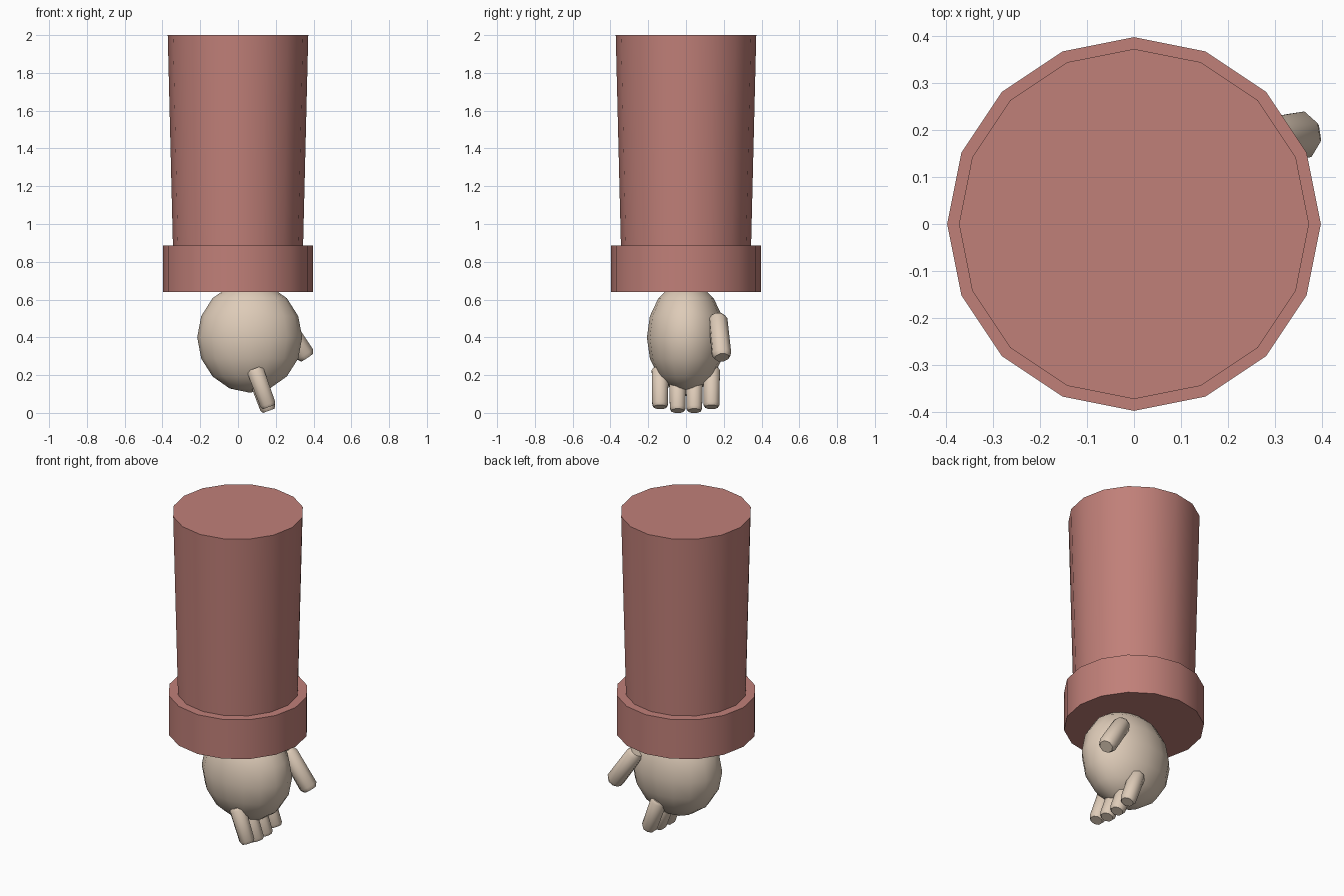
import bpy, bmesh, math
from mathutils import Vector, Matrix

if "Cube" in bpy.data.objects:
    bpy.data.objects.remove(bpy.data.objects["Cube"])


def material(name, rgb):
    m = bpy.data.materials.new(name)
    m.diffuse_color = (*rgb, 1.0)
    m.use_nodes = True
    m.node_tree.nodes["Principled BSDF"].inputs["Base Color"].default_value = m.diffuse_color
    return m


CLOTH = material("dusty red cloth", (0.53, 0.215, 0.19))
SKIN = material("pale skin", (0.73, 0.60, 0.48))


def finish(name, bm, mat, angle):
    bmesh.ops.recalc_face_normals(bm, faces=bm.faces)
    mesh = bpy.data.meshes.new(name)
    bm.to_mesh(mesh)
    bm.free()
    mesh.materials.append(mat)
    ob = bpy.data.objects.new(name, mesh)
    bpy.context.collection.objects.link(ob)
    bpy.ops.object.select_all(action='DESELECT')
    bpy.context.view_layer.objects.active = ob
    ob.select_set(True)
    bpy.ops.object.shade_smooth_by_angle(angle=math.radians(angle))
    return ob


def tube(name, z0, z1, r0, r1):
    """Closed 16-sided upright cylinder or cone."""
    bm = bmesh.new()
    bmesh.ops.create_cone(bm, cap_ends=True, segments=16, radius1=r0, radius2=r1,
                          depth=z1 - z0,
                          matrix=Matrix.Translation((0, 0, (z0 + z1) / 2)))
    finish(name, bm, CLOTH, 30)


def digit(name, start, end, r_start, r_end, bevel):
    """Eight-sided finger with chamfered ends, running from start to end."""
    start, end = Vector(start), Vector(end)
    axis = end - start
    length = axis.length
    rot = axis.to_track_quat('Z', 'Y')
    rings = [(0, r_start - bevel * 0.6), (bevel, r_start),
             (length - bevel, r_end), (length, r_end - bevel * 0.6)]
    bm = bmesh.new()
    loops = []
    for h, r in rings:
        loops.append([bm.verts.new(start + rot @ Vector((
            r * math.cos(math.tau * (i + 0.5) / 8),
            r * math.sin(math.tau * (i + 0.5) / 8), h))) for i in range(8)])
    for a, b in zip(loops, loops[1:]):
        for i in range(8):
            j = (i + 1) % 8
            bm.faces.new((a[i], a[j], b[j], b[i]))
    bm.faces.new(loops[0])
    bm.faces.new(loops[-1])
    finish(name, bm, SKIN, 50)


# Sleeve and cuff
tube("sleeve", 0.70, 2.0, 0.340, 0.372)
tube("cuff", 0.64, 0.885, 0.397, 0.397)

# Palm: flattened ball
bm = bmesh.new()
bmesh.ops.create_uvsphere(bm, u_segments=16, v_segments=8, radius=1.0)
bmesh.ops.transform(bm, verts=bm.verts, matrix=Matrix.Translation((0.062, 0, 0.40))
                    @ Matrix.Diagonal((0.278, 0.207, 0.293, 1)))
finish("palm", bm, SKIN, 40)

# Four fingers, the middle two a little lower
for i, (y, dz) in enumerate([(-0.137, 0.02), (-0.044, 0), (0.044, 0), (0.135, 0.02)]):
    digit(f"finger_{i + 1}", (0.088, y, 0.215 + dz), (0.163, y, 0.011 + dz),
          0.048, 0.045, 0.016)

# Thumb on the back right of the palm
digit("thumb", (0.222, 0.168, 0.51), (0.365, 0.190, 0.293), 0.051, 0.053, 0.022)
